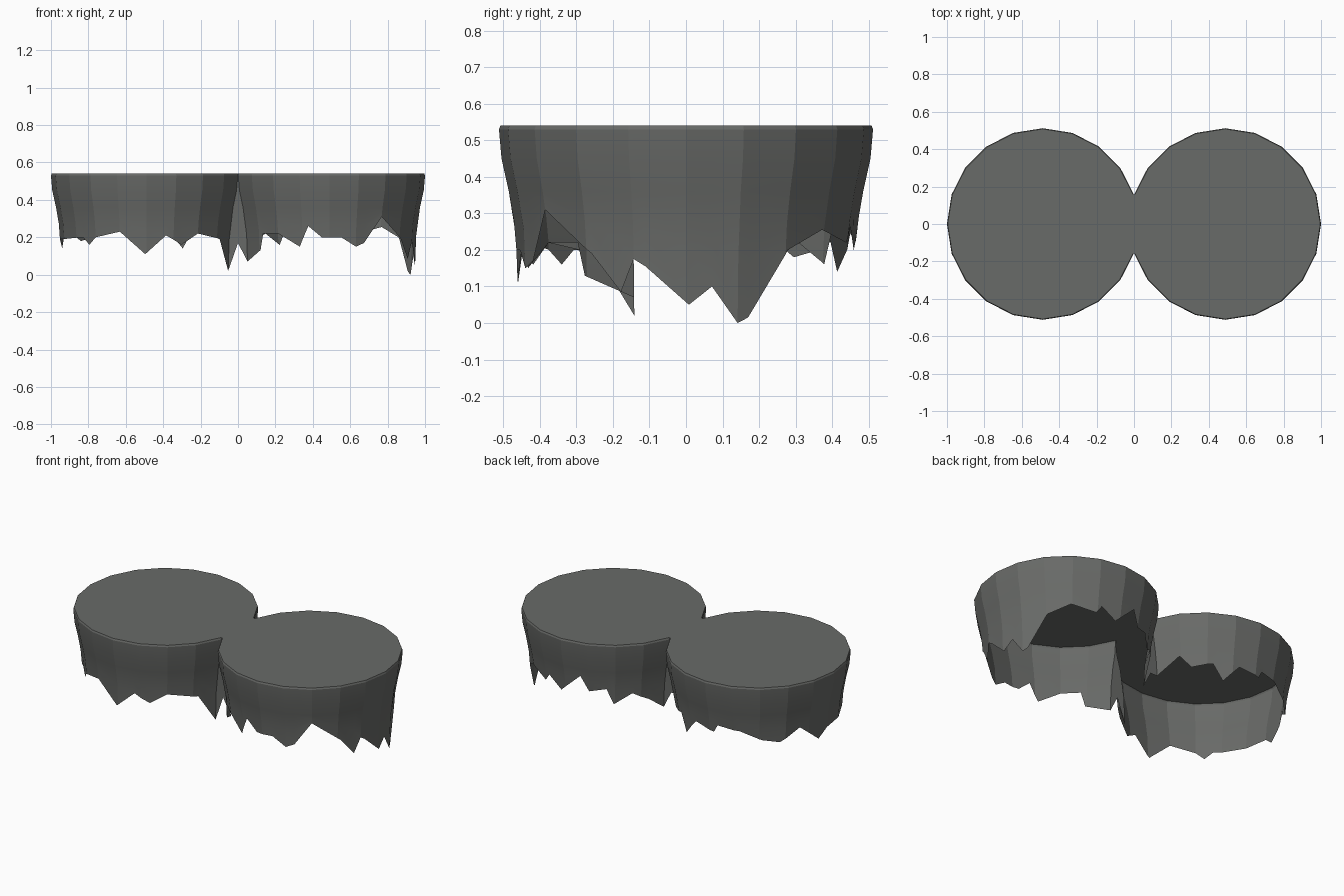
import bpy, bmesh, math

if "Cube" in bpy.data.objects:
    bpy.data.objects.remove(bpy.data.objects["Cube"])

CX, STEP, TOP = 0.488, 18, 0.54
# wall profile: (height, radius), slightly rounded rim then tapering inward
PROFILE = [(0.54, 0.508), (0.53, 0.512), (0.45, 0.505), (0.36, 0.485), (0.25, 0.466), (0.0, 0.457)]

# ragged hem of each lobe: (angle in degrees, height of lower edge)
RIGHT_HEM = [(198, .07), (217, .13), (220, .22), (234, .22), (250, .15), (256, .26), (265, .2),
             (278, .2), (288, .15), (294, .17), (306, .31), (326, .19), (337, .085), (342, .175),
             (346, .155), (361, .05), (369, .1), (378, 0), (382, .015), (397, .2), (413, .255),
             (431, .22), (435, .265), (446, .2), (462, .32), (468, .23), (480, .25), (485, .16),
             (498, .22), (510, .17), (522, .1)]
LEFT_HEM = [(18, .2), (35, .29), (43, .22), (58, .24), (65, .14), (77, .245), (93, .22),
            (96, .265), (112, .25), (128, .2), (140, .18), (155, .25), (172, .14), (180, .19), (197, .19),
            (222, .2), (228, .16), (234, .2), (252, .23), (269, .11), (283, .21),
            (294, .16), (306, .22), (328, .19), (342, .02)]


def lerp_table(table, t):
    """Linear interpolation in a table sorted by its first value."""
    for (a, va), (b, vb) in zip(table, table[1:]):
        if a <= t <= b:
            return va + (vb - va) * (t - a) / (b - a)
    return table[-1][1]


def radius(z):
    return lerp_table(PROFILE[::-1], z)


def heights(bottom):
    return [TOP, .53, .45, .36, (.36 + bottom) / 2, bottom]


def lobe_columns(cx, hem):
    """Vertical columns of points round one 20-sided lobe."""
    start, end = hem[0][0], hem[-1][0]
    angles = sorted({a for a, _ in hem} | set(range(start, end + 1, STEP)))
    cols = []
    for a in angles:
        flat = math.cos(math.radians(STEP / 2)) / math.cos(math.radians(a % STEP - STEP / 2))
        c, s = math.cos(math.radians(a)) * flat, math.sin(math.radians(a)) * flat
        cols.append([(cx + radius(z) * c, radius(z) * s, z) for z in heights(lerp_table(hem, a))])
    return cols


def neck_column(side, bottom):
    """Middle column of the narrow strip that joins the lobes."""
    return [(0, side * radius(z) * math.sin(math.radians(STEP)), z) for z in heights(bottom)]


# one closed skirt: right lobe, back neck, left lobe, front neck
columns = (lobe_columns(CX, RIGHT_HEM) + [neck_column(1, .2)]
           + lobe_columns(-CX, LEFT_HEM) + [neck_column(-1, .17)])

bm = bmesh.new()
grid = [[bm.verts.new(p) for p in col] for col in columns]
for i, col in enumerate(grid):
    nxt = grid[(i + 1) % len(grid)]
    for k in range(len(col) - 1):
        bm.faces.new((col[k], col[k + 1], nxt[k + 1], nxt[k]))
# flat lid
bm.faces.new([col[0] for col in grid])
bm.normal_update()

mesh = bpy.data.meshes.new("double_round_canopy")
bm.to_mesh(mesh)
bm.free()
canopy = bpy.data.objects.new("double_round_canopy", mesh)
bpy.context.collection.objects.link(canopy)

grey = bpy.data.materials.new("dark_stone_grey")
grey.diffuse_color = (0.14, 0.145, 0.138, 1)
grey.use_nodes = True
grey.node_tree.nodes["Principled BSDF"].inputs["Base Color"].default_value = grey.diffuse_color
mesh.materials.append(grey)

bpy.context.view_layer.objects.active = canopy
canopy.select_set(True)
bpy.ops.object.shade_smooth_by_angle(angle=math.radians(15))
